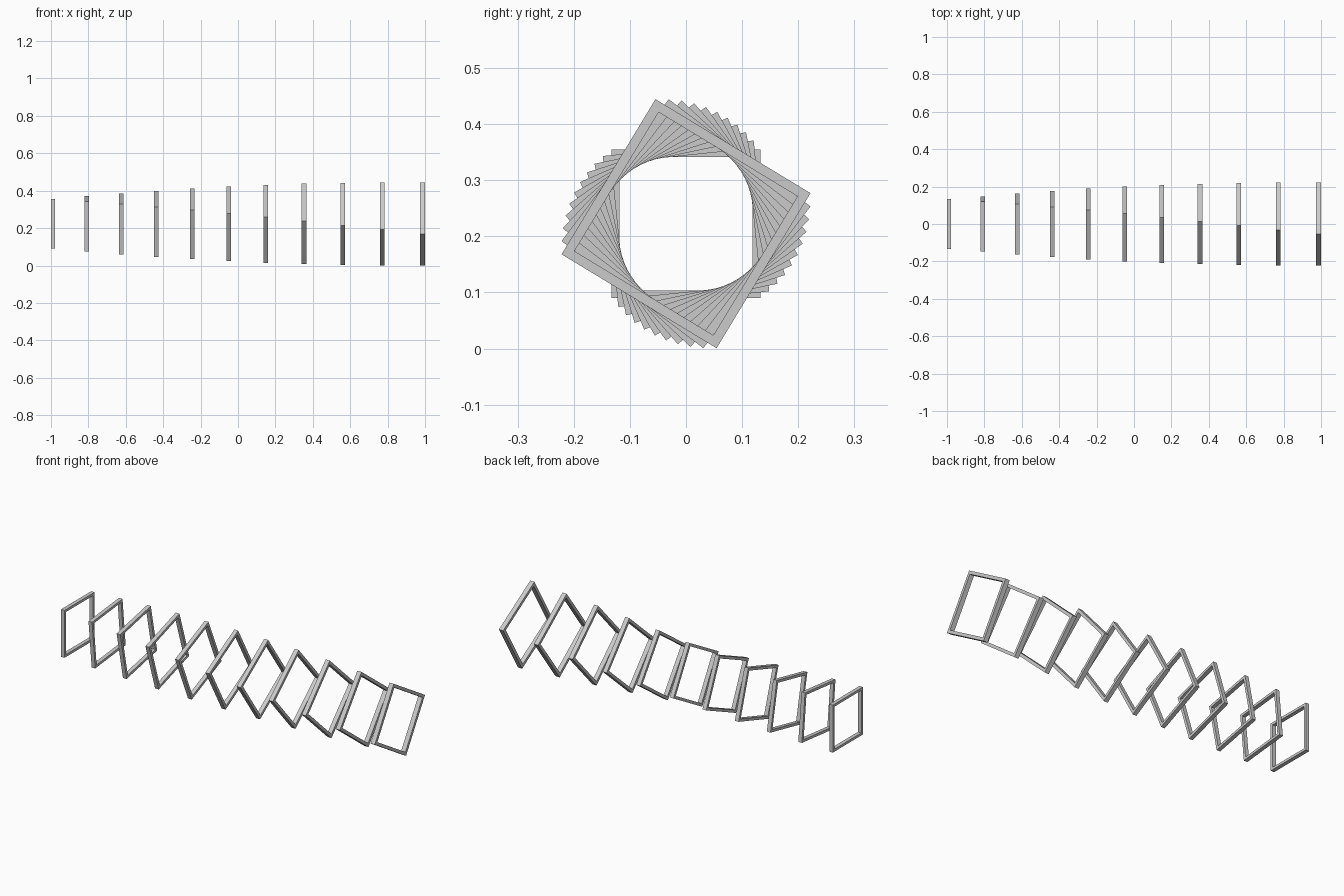
import bpy
import bmesh
from math import radians
from mathutils import Matrix

cube = bpy.data.objects.get("Cube")
if cube:
    bpy.data.objects.remove(cube, do_unlink=True)

COUNT = 11
GROWTH = 1.02          # each frame is a little larger than the one before
TWIST = radians(5.88)  # and turned a little further
HALF, BAR, DEPTH = 0.1325, 0.0138, 0.0215
FIRST_GAP = 0.1805
CENTRE_Z = 0.2225

grey = bpy.data.materials.new("light_grey")
grey.use_nodes = True
colour = (0.6, 0.6, 0.6, 1)
grey.diffuse_color = colour
grey.node_tree.nodes["Principled BSDF"].inputs["Base Color"].default_value = colour


def frame_mesh():
    """Square frame in the YZ plane: inset a square, open it, give it depth."""
    bm = bmesh.new()
    bmesh.ops.create_grid(bm, x_segments=1, y_segments=1, size=HALF)
    inner = bm.faces[:]
    bmesh.ops.inset_region(bm, faces=inner, thickness=BAR, use_boundary=True,
                           use_even_offset=True)
    bmesh.ops.delete(bm, geom=inner, context='FACES_ONLY')
    out = bmesh.ops.extrude_face_region(bm, geom=bm.faces[:], use_keep_orig=True)
    verts = [g for g in out["geom"] if isinstance(g, bmesh.types.BMVert)]
    bmesh.ops.translate(bm, verts=verts, vec=(0, 0, DEPTH))
    bmesh.ops.translate(bm, verts=bm.verts[:], vec=(0, 0, -DEPTH / 2))
    bmesh.ops.rotate(bm, verts=bm.verts[:], matrix=Matrix.Rotation(radians(90), 3, 'Y'))
    bmesh.ops.recalc_face_normals(bm, faces=bm.faces[:])
    mesh = bpy.data.meshes.new("square_frame")
    bm.to_mesh(mesh)
    bm.free()
    mesh.materials.append(grey)
    return mesh


# Row of frames, each grown, twisted and spaced from the last
mesh = frame_mesh()
x = -1 + DEPTH / 2
for i in range(COUNT):
    scale = GROWTH ** i
    frame = bpy.data.objects.new(f"square_frame_{i + 1}", mesh)
    frame.location = (x, 0, CENTRE_Z)
    frame.rotation_euler.x = TWIST * i
    frame.scale = (scale,) * 3
    bpy.context.collection.objects.link(frame)
    x += FIRST_GAP * scale
